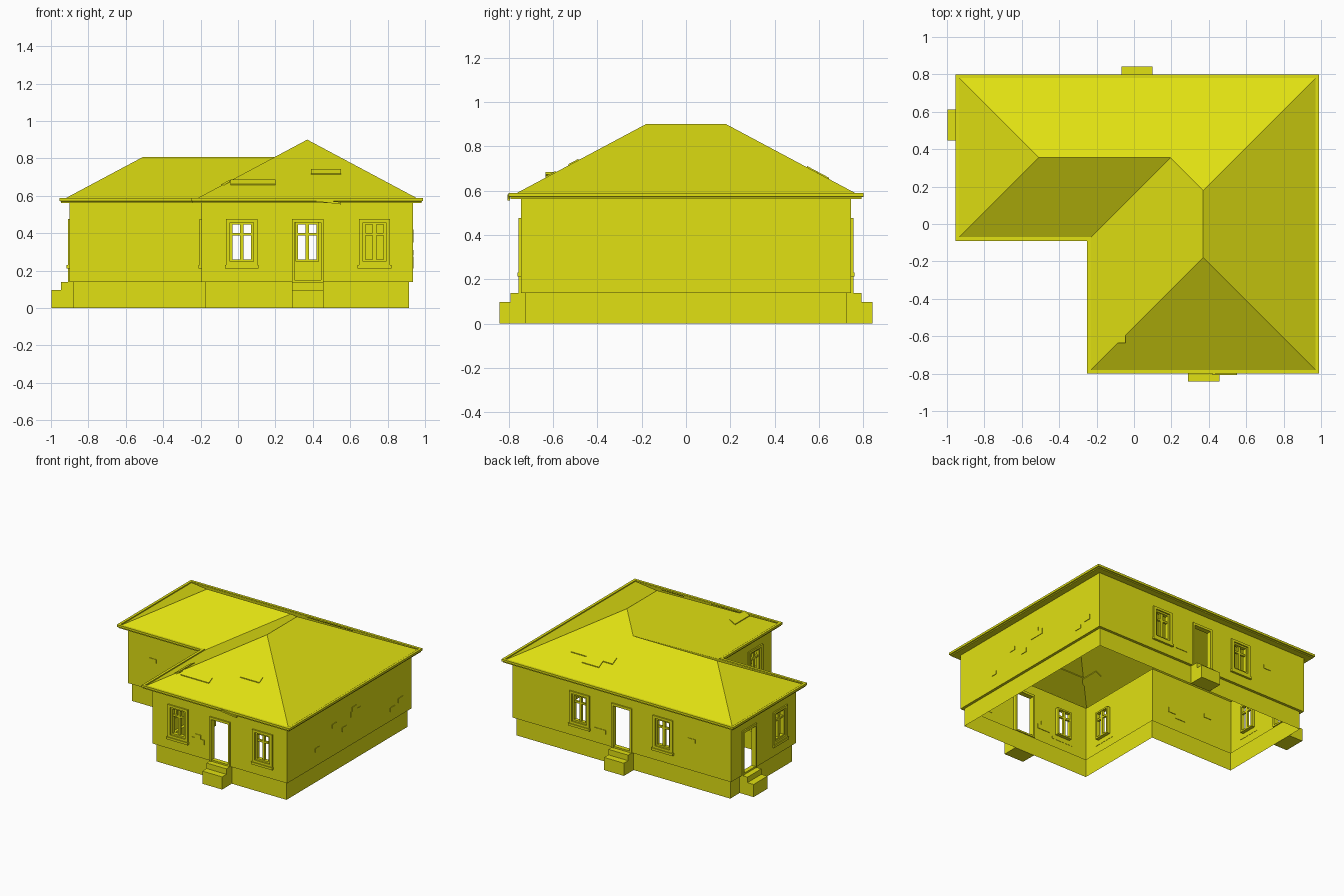
import bpy

if "Cube" in bpy.data.objects:
    bpy.data.objects.remove(bpy.data.objects["Cube"])

mat = bpy.data.materials.new("yellow")
mat.diffuse_color = (0.75, 0.75, 0.006, 1)
mat.use_nodes = True
mat.node_tree.nodes["Principled BSDF"].inputs["Base Color"].default_value = mat.diffuse_color


def make(name, verts, faces):
    me = bpy.data.meshes.new(name)
    me.from_pydata(verts, [], faces)
    me.materials.append(mat)
    me.update()
    ob = bpy.data.objects.new(name, me)
    bpy.context.collection.objects.link(ob)
    return ob


BOX = [(0, 1, 3, 2), (4, 6, 7, 5), (0, 4, 5, 1), (2, 3, 7, 6), (0, 2, 6, 4), (1, 5, 7, 3)]


def boxes(name, point, ranges):
    """Several boxes (u0,u1,v0,v1,w0,w1) mapped by point(u,v,w) into one object."""
    vs, fs = [], []
    for r in ranges:
        n = len(vs)
        vs += [point(u, v, w) for u in r[0:2] for v in r[2:4] for w in r[4:6]]
        fs += [tuple(n + i for i in f) for f in BOX]
    return make(name, vs, fs)


def outline(d):
    """L-shaped eave outline moved inwards by d."""
    a, b, c, e, f, g = -.955 + d, -.25 + d, .99 - d, -.8 + d, -.09 + d, .8 - d
    return [(a, f), (b, f), (b, e), (c, e), (c, g), (a, g)]


def rings(name, profile):
    """Sweep an (inset, height) profile round the L-shaped outline."""
    vs, fs = [], []
    for k, (d, z) in enumerate(profile):
        vs += [(x, y, z) for x, y in outline(d)]
        if k:
            for i in range(6):
                j = (i + 1) % 6
                o = 6 * (k - 1)
                fs.append((o + i, o + j, o + 6 + j, o + 6 + i))
    return make(name, vs, fs)


# foundation with ledge, eave box with fascia
rings("foundation", [(.075, 0), (.075, .138), (.055, .138)])
rings("eaves", [(.055, .562), (.008, .562), (.008, .57), (0, .572), (0, .588), (.02, .588), (.02, .58)])

# hipped roof
E = .58
S = .533
roof_v = [(x, y, E) for x, y in outline(.02)]
roof_v += [(.37, -.18, .9), (.37, .18, .9), (.195, .355, E + S * .425), (-.51, .355, E + S * .425)]
make("roof", roof_v, [(0, 1, 8, 9), (1, 2, 6, 7, 8), (2, 3, 6), (3, 4, 7, 6),
                      (4, 5, 9, 8, 7), (5, 0, 9)])

# damaged roof patches lying on the slopes
boxes("roof_patch_front", lambda x, y, w: (x, y, E + S * (y + .78) + w),
      [(.39, .55, -.53, -.485, -.006, .006), (-.04, .2, -.635, -.59, -.006, .006)])
boxes("roof_patch_left", lambda x, y, w: (x, y, E + S * (x + .23) + w),
      [(-.09, -.045, -.635, -.46, -.006, .006)])
boxes("roof_patch_back", lambda x, y, w: (x, y, E + S * (.78 - y) + w),
      [(.2, .55, .545, .595, -.006, .006), (.28, .42, .595, .645, -.006, .006)])
boxes("loose_eave_board", lambda u, v, w: (u, v, w - .12 * (u - .4)),
      [(.42, .55, -.806, -.794, .572, .584)])

Z0, Z1, OPEN_TOP, SILL = .138, .562, .457, .248
HALF_W, HALF_D = .062, .07


def wall(name, axis, pos, out, u0, u1, windows=(), doors=(), bricks=()):
    """Wall sheet with holes, its window and door frames, steps and exposed bricks."""
    def P(u, z, d):
        return (u, pos + out * d, z) if axis == 'x' else (pos + out * d, u, z)

    holes = sorted([(c - HALF_W, c + HALF_W, SILL) for c in windows] +
                   [(c - HALF_D, c + HALF_D, Z0) for c in doors])
    quads, u = [], u0
    for a, b, low in holes:
        quads += [(u, a, Z0, Z1), (a, b, OPEN_TOP, Z1)]
        if low > Z0:
            quads.append((a, b, Z0, low))
        u = b
    quads.append((u, u1, Z0, Z1))
    vs, fs = [], []
    for a, b, c, d in quads:
        n = len(vs)
        vs += [P(a, c, 0), P(b, c, 0), P(b, d, 0), P(a, d, 0)]
        q = (n, n + 1, n + 2, n + 3)
        fs.append(q if (axis == 'x') == (out < 0) else q[::-1])
    make(name + "_wall", vs, fs)

    for c in windows:
        h = HALF_W
        # casing, sill, then sash bars set back in the opening
        boxes(name + "_window", P, [
            (c - .084, c - h, .23, .475, -.002, .01), (c + h, c + .084, .23, .475, -.002, .01),
            (c - h, c + h, OPEN_TOP, .475, -.002, .01), (c - h, c + h, .23, SILL, -.002, .01),
            (c - .09, c + .09, .212, .23, -.002, .016),
            (c - h, c - h + .013, SILL, OPEN_TOP, -.028, 0), (c + h - .013, c + h, SILL, OPEN_TOP, -.028, 0),
            (c - h, c + h, SILL, SILL + .012, -.028, 0), (c - h, c + h, OPEN_TOP - .012, OPEN_TOP, -.028, 0),
            (c - .01, c + .01, SILL, OPEN_TOP, -.024, -.008), (c - h, c + h, .388, .402, -.024, -.008)])
    for c in doors:
        h = HALF_D
        boxes(name + "_door_frame", P, [
            (c - .085, c - h, Z0, .475, -.028, .01), (c + h, c + .085, Z0, .475, -.028, .01),
            (c - h, c + h, OPEN_TOP, .475, -.028, .01), (c - h, c + h, Z0, .15, -.028, .005)])
        boxes(name + "_steps", P, [(c - .083, c + .083, 0, .138, -.02, .046),
                                   (c - .083, c + .083, 0, .096, .046, .097)])
    if bricks:
        boxes(name + "_bricks", P, [b + (-.004, .004) for b in bricks])


# the six walls
wall("front", 'x', -.745, -1, -.195, .935, windows=(.02, .73), doors=(.373,),
     bricks=[(.135, .24, .245, .28), (.165, .21, .28, .31)])
wall("wing_front", 'x', -.035, -1, -.9, -.195,
     bricks=[(-.72, -.66, .35, .38), (-.485, -.4, .245, .275), (-.46, -.34, .275, .31)])
wall("inner_left", 'y', -.195, -1, -.745, -.035, windows=(-.55,))
wall("left", 'y', -.9, -1, -.035, .745, windows=(.16,), doors=(.53,))
wall("back", 'x', .745, 1, -.9, .935, windows=(.37, -.33), doors=(.015,),
     bricks=[(.15, .25, .22, .25), (-.6, -.54, .35, .38)])
wall("right", 'y', .935, 1, -.745, .745,
     bricks=[(-.41, -.36, .245, .275), (-.21, -.16, .35, .38), (-.09, -.035, .28, .31),
             (.015, .135, .35, .39), (.03, .09, .39, .42), (.49, .545, .21, .24),
             (.585, .645, .24, .275)])
